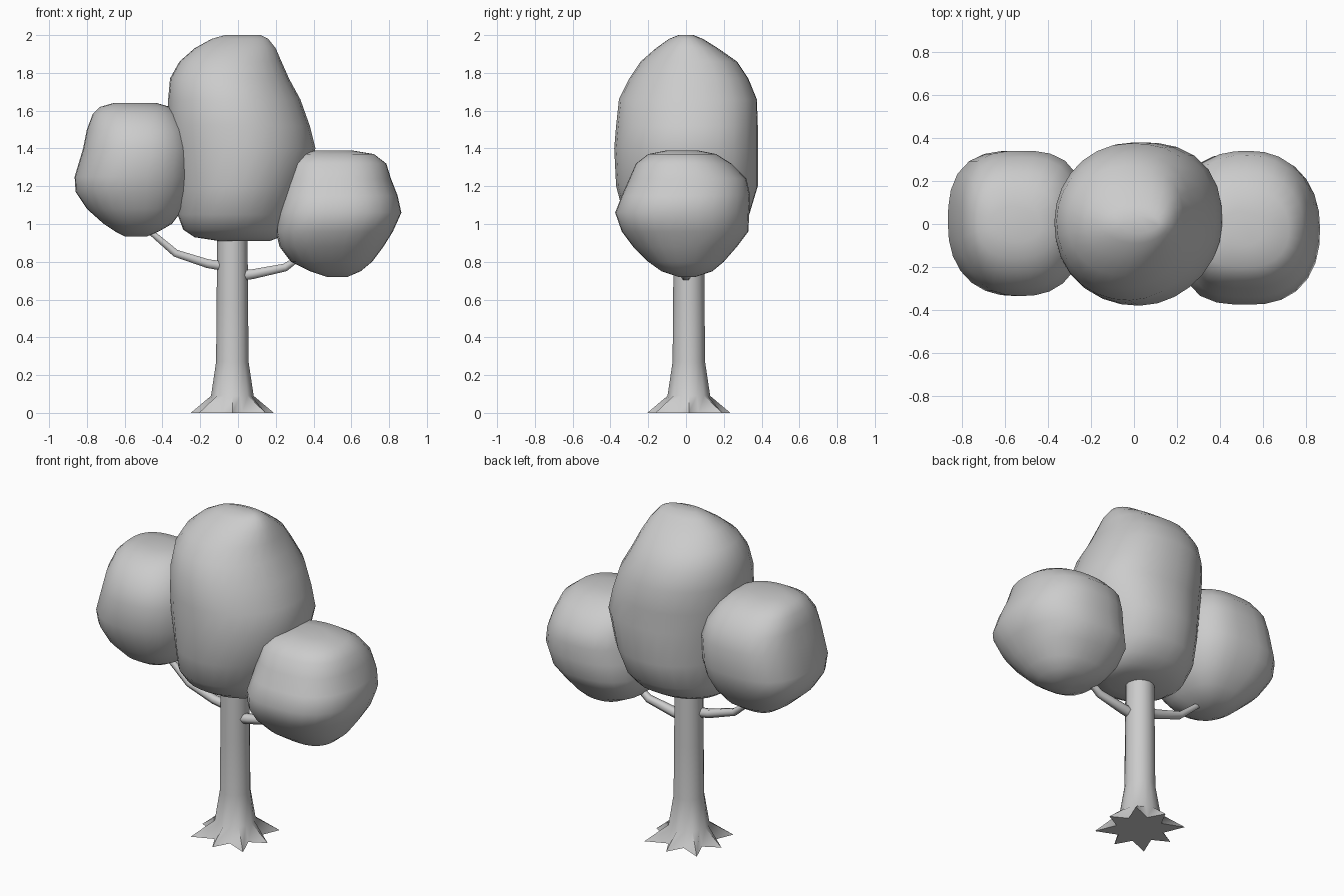
import bpy
from math import cos, sin, pi


def loft(name, rings, angle):
    """Skin equal-sized rings of points, closing both ends."""
    n = len(rings[0])
    verts = [p for ring in rings for p in ring]
    faces = [(k * n + i, k * n + (i + 1) % n, (k + 1) * n + (i + 1) % n, (k + 1) * n + i)
             for k in range(len(rings) - 1) for i in range(n)]
    faces.append(tuple(reversed(range(n))))
    faces.append(tuple(range(len(verts) - n, len(verts))))
    mesh = bpy.data.meshes.new(name)
    mesh.from_pydata(verts, [], faces)
    obj = bpy.data.objects.new(name, mesh)
    bpy.context.collection.objects.link(obj)
    bpy.ops.object.select_all(action='DESELECT')
    obj.select_set(True)
    bpy.context.view_layer.objects.active = obj
    bpy.ops.object.shade_smooth_by_angle(angle=angle)
    return obj


def foliage(name, rows, powers, n=28):
    """Lumpy crown: each row is z, x min, x max, y min, y max.
    Powers set the corner fullness: back right, back left, front left, front right."""
    rings = []
    for z, x0, x1, y0, y1 in rows:
        ring = []
        for i in range(n):
            a = 2 * pi * i / n
            c, s = cos(a), sin(a)
            p = powers[4 * i // n]
            r = (abs(c) ** p + abs(s) ** p) ** (-1 / p)
            ring.append(((x0 + x1) / 2 + (x1 - x0) / 2 * r * c,
                         (y0 + y1) / 2 + (y1 - y0) / 2 * r * s, z))
        rings.append(ring)
    return loft(name, rings, 1.2)


# Crowns
foliage("middle_foliage", [
    (0.91, -0.10, 0.17, -0.10, 0.11), (0.93, -0.23, 0.22, -0.19, 0.19),
    (0.97, -0.29, 0.26, -0.26, 0.26), (1.05, -0.32, 0.30, -0.33, 0.335),
    (1.20, -0.33, 0.35, -0.37, 0.38), (1.40, -0.36, 0.41, -0.38, 0.38),
    (1.52, -0.37, 0.38, -0.37, 0.38), (1.66, -0.37, 0.33, -0.355, 0.375),
    (1.77, -0.36, 0.27, -0.30, 0.33), (1.86, -0.31, 0.23, -0.24, 0.27),
    (1.93, -0.23, 0.20, -0.16, 0.17), (1.98, -0.14, 0.16, -0.09, 0.09),
    (2.00, -0.07, 0.12, -0.04, 0.04)], (2.5, 2.0, 2.15, 1.9))
foliage("left_foliage", [
    (0.935, -0.60, -0.48, -0.05, 0.06), (0.96, -0.65, -0.42, -0.13, 0.14),
    (1.00, -0.71, -0.35, -0.20, 0.20), (1.08, -0.80, -0.29, -0.27, 0.27),
    (1.17, -0.86, -0.25, -0.31, 0.32), (1.25, -0.865, -0.235, -0.335, 0.34),
    (1.40, -0.82, -0.23, -0.335, 0.34), (1.50, -0.80, -0.26, -0.30, 0.31),
    (1.58, -0.77, -0.31, -0.23, 0.24), (1.62, -0.73, -0.36, -0.16, 0.17),
    (1.64, -0.66, -0.43, -0.08, 0.08)], (2.9, 2.8, 2.3, 2.4))
foliage("right_foliage", [
    (0.72, 0.47, 0.58, -0.04, 0.05), (0.75, 0.38, 0.65, -0.13, 0.14),
    (0.80, 0.28, 0.71, -0.20, 0.20), (0.88, 0.22, 0.77, -0.28, 0.27),
    (0.96, 0.20, 0.82, -0.34, 0.33), (1.06, 0.21, 0.865, -0.375, 0.335),
    (1.15, 0.23, 0.845, -0.34, 0.34), (1.24, 0.25, 0.81, -0.30, 0.32),
    (1.32, 0.27, 0.785, -0.265, 0.24), (1.37, 0.32, 0.72, -0.20, 0.16),
    (1.39, 0.41, 0.60, -0.10, 0.06)], (2.2, 2.7, 3.2, 2.4))

# Trunk flaring into eight pointed roots, the diagonal ones longer
trunk_rows = [(0, 0.22, 0.135, 0.25), (0.09, 0.113, 0.108, 0.115), (0.27, 0.086, 0.085, 0.086),
              (0.60, 0.083, 0.082, 0.083), (1.00, 0.08, 0.079, 0.08)]
loft("trunk", [[(-0.03 + r * cos(pi * i / 8), 0.015 + r * sin(pi * i / 8), z)
                for i in range(16) for r in [(tip, notch, long_tip, notch)[i % 4]]]
               for z, tip, notch, long_tip in trunk_rows], 1.2)


# Branches
def branch(name, points):
    curve = bpy.data.curves.new(name, 'CURVE')
    curve.dimensions = '3D'
    curve.bevel_depth = 0.027
    curve.bevel_resolution = 1
    curve.use_fill_caps = True
    spline = curve.splines.new('POLY')
    spline.points.add(len(points) - 1)
    for pt, (x, y, z, r) in zip(spline.points, points):
        pt.co = (x, y, z, 1)
        pt.radius = r
    bpy.context.collection.objects.link(bpy.data.objects.new(name, curve))


branch("left_branch", [(-0.03, 0, 0.77, 1.1), (-0.16, 0, 0.79, 1),
                       (-0.33, 0, 0.845, 0.85), (-0.50, 0, 0.99, 0.6)])
branch("right_branch", [(-0.03, 0, 0.72, 1.2), (0.08, 0, 0.735, 1.1),
                        (0.25, 0, 0.77, 0.9), (0.36, 0, 0.85, 0.6)])
